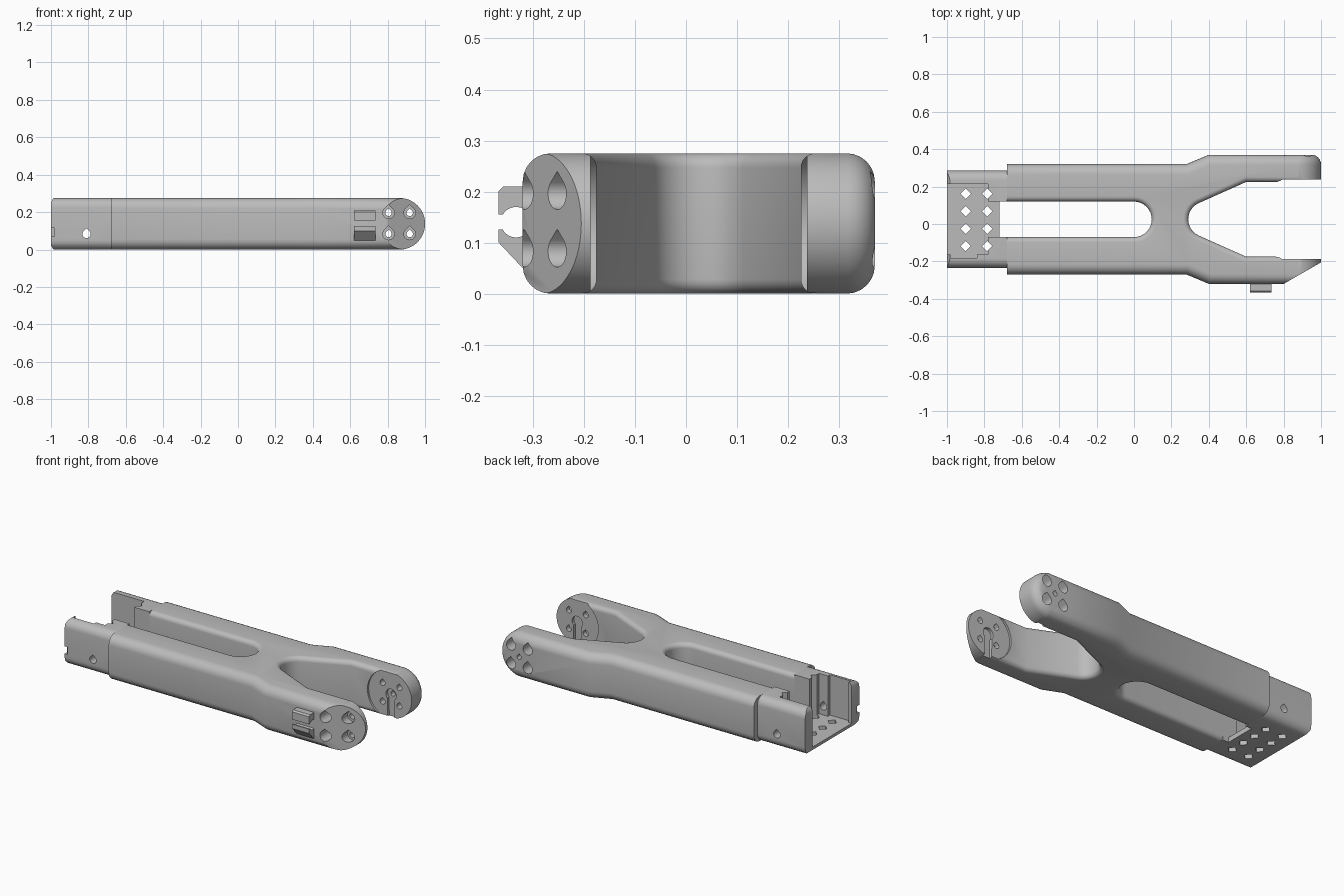
import bpy, bmesh, math

cube = bpy.data.objects.get("Cube")
if cube:
    bpy.data.objects.remove(cube, do_unlink=True)

H = 0.275          # overall height
MID = H / 2
C = 0.025          # centreline of the fork in y
TIP = 0.862        # centre of the rounded tips in x

grey = bpy.data.materials.new("plain_grey")
grey.use_nodes = True
grey.diffuse_color = (0.5, 0.5, 0.5, 1)
grey.node_tree.nodes["Principled BSDF"].inputs["Base Color"].default_value = (0.5, 0.5, 0.5, 1)


def arc(cx, cy, r, start, end, n=16):
    angles = [math.radians(start + (end - start) * i / n) for i in range(n + 1)]
    return [(cx + r * math.cos(a), cy + r * math.sin(a)) for a in angles]


def prism(name, pts, lo, hi, axis):
    """Extrude a 2D profile along one axis."""
    place = {"x": lambda a, b, h: (h, a, b),
             "y": lambda a, b, h: (a, h, b),
             "z": lambda a, b, h: (a, b, h)}[axis]
    bm = bmesh.new()
    low = [bm.verts.new(place(a, b, lo)) for a, b in pts]
    high = [bm.verts.new(place(a, b, hi)) for a, b in pts]
    bm.faces.new(low)
    bm.faces.new(high)
    for i in range(len(pts)):
        j = (i + 1) % len(pts)
        bm.faces.new((low[i], low[j], high[j], high[i]))
    bmesh.ops.recalc_face_normals(bm, faces=bm.faces)
    mesh = bpy.data.meshes.new(name)
    bm.to_mesh(mesh)
    bm.free()
    mesh.materials.append(grey)
    obj = bpy.data.objects.new(name, mesh)
    bpy.context.collection.objects.link(obj)
    return obj


def box(name, x0, x1, y0, y1, z0, z1):
    return prism(name, [(x0, y0), (x1, y0), (x1, y1), (x0, y1)], z0, z1, "z")


def round_edges(obj, rule, radius):
    """Round every edge whose midpoint and direction satisfy the rule."""
    bm = bmesh.new()
    bm.from_mesh(obj.data)
    bm.normal_update()
    picked = []
    for e in bm.edges:
        a, b = e.verts[0].co, e.verts[1].co
        if e.calc_face_angle(0) > 1.2 and rule((a + b) / 2, (b - a).normalized()):
            picked.append(e)
    bmesh.ops.bevel(bm, geom=picked, offset=radius, segments=6, profile=0.5,
                    affect="EDGES", clamp_overlap=True)
    bm.to_mesh(obj.data)
    bm.free()


def carve(obj, cutter, operation="DIFFERENCE"):
    mod = obj.modifiers.new("carve", "BOOLEAN")
    mod.object = cutter
    mod.operation = operation
    mod.solver = "EXACT"
    bpy.context.view_layer.objects.active = obj
    bpy.ops.object.modifier_apply(modifier=mod.name)
    bpy.data.objects.remove(cutter, do_unlink=True)


def teardrop(x, z, r):
    return arc(x, z, r, 135, 405) + [(x, z + r * 1.4)]


# Fork body: two arms joined by a narrow bridge
outline = [(-0.68, C - 0.295), (0.28, C - 0.295), (0.4, C - 0.345),
           (1.05, C - 0.345), (1.05, C - 0.2), (0.6, C - 0.2)]
outline += arc(0.385, C, 0.095, 245, 115)
outline += [(0.6, C + 0.2), (1.05, C + 0.2), (1.05, C + 0.345), (0.4, C + 0.345),
            (0.28, C + 0.295), (-0.68, C + 0.295)]
outline += [(-0.68, C + 0.095)] + arc(0, C, 0.095, 90, -90) + [(-0.68, C - 0.095)]
body = prism("fork_body", outline, 0, H, "z")


def along(m, d):
    return abs(d.z) < 0.1 and -0.67 < m.x < 1.04


round_edges(body, lambda m, d: along(m, d) and abs(m.y - C) > 0.27, 0.055)
round_edges(body, lambda m, d: along(m, d) and abs(m.y - C) < 0.22, 0.028)

# Rounded tips
stadium = [(-1.2, MID - 0.1385)] + arc(TIP, MID, 0.1385, -90, 90, 32) + [(-1.2, MID + 0.1385)]
envelope = prism("tip_envelope", stadium, C - 0.347, C + 0.347, "y")
round_edges(envelope, lambda m, d: abs(d.y) < 0.1 and m.x > -1.1, 0.055)
carve(body, envelope, "INTERSECT")

# Slanted outer face of the front tip
carve(body, prism("slant", [(0.75, -0.349), (1.1, -0.148), (1.1, -0.4), (0.75, -0.4)],
                  -0.1, 0.4, "z"))

# Round seats and keyholes on the inner tip faces
carve(body, prism("seat", arc(TIP, MID, 0.15, 0, 354, 59), -0.187, 0.237, "y"))
keyhole = arc(TIP, MID, 0.035, -45, 225) + [(TIP - 0.024, -0.05), (TIP + 0.024, -0.05)]
carve(body, prism("keyhole", keyhole, -0.205, 0.255, "y"))

# Teardrop bolt holes with wide outer pockets
for x in (0.805, 0.918):
    for z in (0.083, 0.196):
        carve(body, prism("bolt_hole", teardrop(x, z, 0.017), -0.5, 0.5, "y"))
        carve(body, prism("front_pocket", teardrop(x, z, 0.031), -0.5, -0.215, "y"))
        carve(body, prism("back_pocket", teardrop(x, z, 0.031), 0.275, 0.5, "y"))
carve(body, prism("centre_hole", teardrop(TIP, MID, 0.014), 0.1, 0.5, "y"))

# Rear socket: narrower end with thin walls and a floor
socket = box("rear_socket", -1.01, -0.68, -0.235, 0.285, 0, H)
round_edges(socket, lambda m, d: abs(d.x) > 0.9, 0.05)
ends = [(-0.6, -0.01), (-0.974, -0.01), (-0.99, 0.005), (-1, 0.022),
        (-1, H - 0.022), (-0.99, H - 0.005), (-0.974, H + 0.01), (-0.6, H + 0.01)]
carve(socket, prism("end_shape", ends, -0.4, 0.4, "y"), "INTERSECT")
carve(socket, box("bay", -1.1, -0.78, -0.162, 0.214, 0.03, 0.4))
carve(socket, box("channel", -0.9, -0.6, C - 0.095, C + 0.095, 0.03, 0.4))
carve(socket, box("floor_end", -0.72, -0.6, C - 0.095, C + 0.095, -0.1, 0.4))
carve(socket, box("wall_recess", -0.98, -0.84, -0.182, -0.1, 0.03, 0.4))
carve(socket, box("end_notch", -1.1, -0.98, -0.3, -0.215, 0.07, 0.115))
for x in (-0.9, -0.785):
    for y in (-0.118, -0.025, 0.068, 0.161):
        diamond = arc(x, y, 0.028, 0, 270, 3)
        carve(socket, prism("floor_hole", diamond, -0.1, 0.4, "z"))
carve(socket, prism("side_hole", teardrop(-0.81, 0.083, 0.022), -0.5, 0.5, "y"))

# Cable clip on the front arm: two jaws around a round bore
upper = [(-0.3, 0.155), (-0.3, 0.21), (-0.358, 0.21), (-0.367, 0.201), (-0.367, 0.155)]
lower = [(-0.3, 0.126), (-0.367, 0.126), (-0.367, 0.1), (-0.316, 0.046), (-0.3, 0.046)]
for name, jaw in (("clip_upper_jaw", upper), ("clip_lower_jaw", lower)):
    part = prism(name, jaw, 0.62, 0.735, "x")
    carve(part, prism("bore", arc(-0.333, 0.14, 0.03, 0, 345, 23), 0.5, 0.9, "x"))

# Smooth shading with sharp creases
bpy.ops.object.select_all(action="DESELECT")
for obj in bpy.context.scene.objects:
    if obj.type == "MESH" and grey.name in obj.data.materials:
        obj.select_set(True)
        bpy.context.view_layer.objects.active = obj
bpy.ops.object.shade_smooth_by_angle(angle=math.radians(32))
